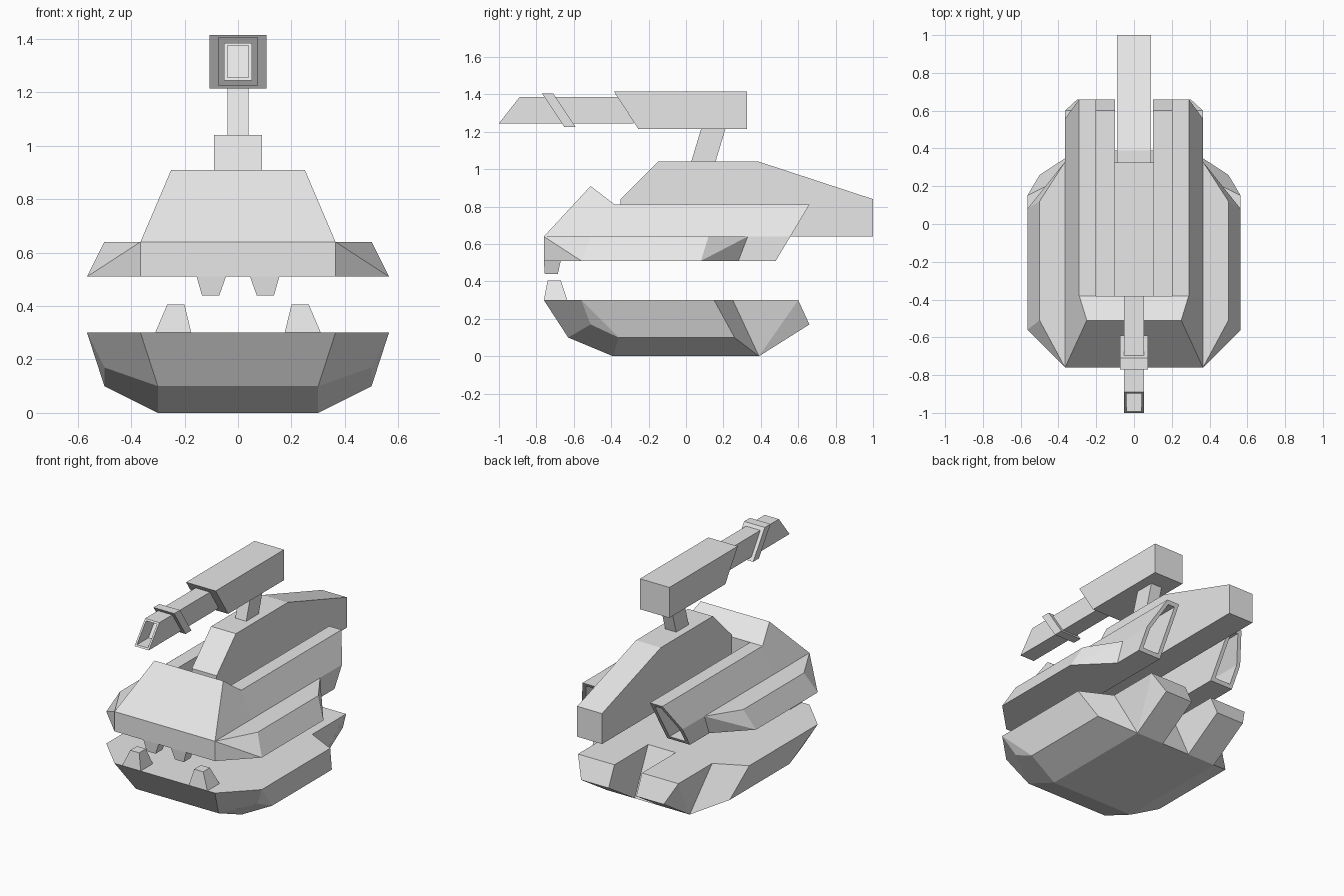
import bpy, bmesh
from mathutils import Vector

if "Cube" in bpy.data.objects:
    bpy.data.objects.remove(bpy.data.objects["Cube"])

grey = bpy.data.materials.new("light_grey")
grey.diffuse_color = (0.8, 0.8, 0.8, 1)
grey.use_nodes = True
grey.node_tree.nodes["Principled BSDF"].inputs["Base Color"].default_value = grey.diffuse_color


def solid(name, points, mirror=False, hole=None):
    """Convex faceted solid; mirror copies it to -x.
    hole = (outward direction, rim width, depth vector) opens one end."""
    bm = bmesh.new()
    for p in points:
        bm.verts.new(p)
    res = bmesh.ops.convex_hull(bm, input=bm.verts[:])
    loose = [v for v in bm.verts if not v.link_faces]
    bmesh.ops.delete(bm, geom=loose, context='VERTS')
    bmesh.ops.dissolve_limit(bm, angle_limit=0.07, verts=bm.verts[:], edges=bm.edges[:])
    bmesh.ops.recalc_face_normals(bm, faces=bm.faces[:])
    if hole:
        direction, rim, depth = hole
        end = max(bm.faces, key=lambda f: f.normal.dot(Vector(direction)))
        bmesh.ops.inset_region(bm, faces=[end], thickness=rim, use_even_offset=True)
        out = bmesh.ops.extrude_face_region(bm, geom=[end])
        moved = [g for g in out["geom"] if isinstance(g, bmesh.types.BMVert)]
        if end.is_valid:
            bmesh.ops.delete(bm, geom=[end], context='FACES_ONLY')
        bmesh.ops.translate(bm, verts=moved, vec=Vector(depth))
    if mirror:
        dup = bmesh.ops.duplicate(bm, geom=bm.verts[:] + bm.edges[:] + bm.faces[:])["geom"]
        for v in dup:
            if isinstance(v, bmesh.types.BMVert):
                v.co.x *= -1
        bmesh.ops.reverse_faces(bm, faces=[f for f in dup if isinstance(f, bmesh.types.BMFace)])
    me = bpy.data.meshes.new(name)
    bm.to_mesh(me)
    bm.free()
    me.materials.append(grey)
    ob = bpy.data.objects.new(name, me)
    bpy.context.collection.objects.link(ob)
    return ob


def both(points):
    return points + [(-x, y, z) for x, y, z in points]


def bar(name, half, profile, hole=None):
    """Side profile (y, z) extruded across x."""
    return solid(name, both([(half, y, z) for y, z in profile]), hole=hole)


def tooth(name, base, top):
    """Tapered tooth; each end is (x0, x1, y0, y1, z)."""
    pts = [(x, y, e[4]) for e in (base, top) for x in e[:2] for y in e[2:4]]
    solid(name, pts, mirror=True)


# Lower jaw hull
solid("lower_jaw", both([
    (.365, -.76, .30), (.565, -.56, .30), (.565, .15, .30), (.365, .25, .30),
    (.30, -.63, .10), (.50, -.51, .17), (.50, -.36, .10), (.50, .26, .10),
    (.30, -.39, 0), (.30, .39, 0)]))
# Rear prongs of the jaw
solid("jaw_prongs", [
    (.10, .24, .30), (.365, .24, .30), (.10, .60, .30), (.365, .60, .30),
    (.10, .66, .17), (.30, .66, .17), (.10, .39, 0), (.30, .39, 0)], mirror=True)
tooth("lower_teeth", (.175, .31, -.76, -.635, .30), (.20, .265, -.74, -.67, .405))

# Upper hull: front block, hollow-ended side rails and flared skirts
solid("front_block", both([
    (.365, -.76, .51), (.365, -.76, .64), (.25, -.51, .91), (.29, -.38, .81),
    (.365, -.38, .64), (.365, -.38, .51)]))
ring = [(.20, .81), (.29, .81), (.365, .64), (.365, .51), (.20, .51)]
solid("side_rails",
      [(x, -.38, z) for x, z in ring] + [(x, .48 + (z - .51) * .6, z) for x, z in ring],
      mirror=True, hole=((0, 1, -.5), .025, (0, -.2, 0)))
solid("side_skirts", [
    (.365, -.76, .64), (.50, -.51, .64), (.50, .12, .64), (.365, .33, .64),
    (.365, -.76, .51), (.565, -.56, .51), (.565, .08, .51), (.365, .28, .51)], mirror=True)
tooth("upper_teeth", (.045, .155, -.76, -.67, .51), (.07, .135, -.755, -.685, .44))

# Central spine
bar("spine", .09, [(-.35, .64), (-.35, .84), (-.15, 1.04), (.39, 1.04), (1, .84), (1, .64)])

# Gun: strut, housing, barrel with open muzzle, collar
bar("gun_strut", .04, [(.025, 1.03), (.155, 1.03), (.215, 1.23), (.085, 1.23)])
bar("gun_housing", .107, [(-.385, 1.415), (.325, 1.415), (.325, 1.215), (-.255, 1.215)])
bar("gun_barrel", .052, [(-.89, 1.385), (-1, 1.245), (-.28, 1.245), (-.28, 1.385)],
    hole=((0, -1, .7), .012, (0, .12, 0)))
bar("gun_collar", .075, [(-.77, 1.405), (-.71, 1.405), (-.59, 1.225), (-.65, 1.225)])
